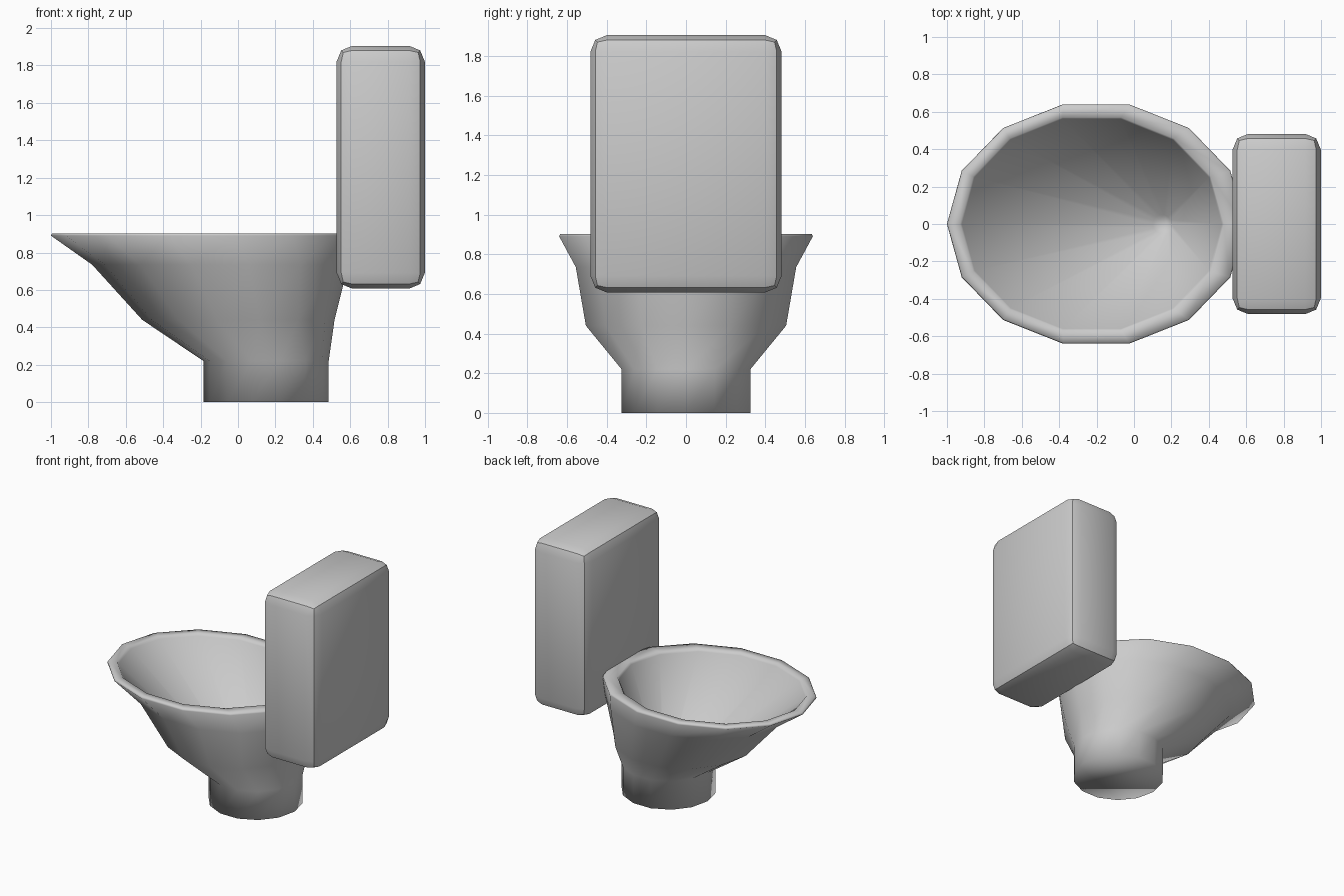
import bpy, bmesh, math

if "Cube" in bpy.data.objects:
    bpy.data.objects.remove(bpy.data.objects["Cube"])

SIDES = 14


def finish(bm, name):
    bmesh.ops.recalc_face_normals(bm, faces=bm.faces)
    mesh = bpy.data.meshes.new(name)
    bm.to_mesh(mesh)
    bm.free()
    obj = bpy.data.objects.new(name, mesh)
    bpy.context.collection.objects.link(obj)
    return obj


def ring(bm, cx, rx, ry, z):
    return [bm.verts.new((cx + rx * math.cos(math.tau * i / SIDES),
                          ry * math.sin(math.tau * i / SIDES), z))
            for i in range(SIDES)]


# Bowl: elliptical cross-sections (centre x, radius x, radius y, z),
# from the base up over the rim and down to the drain
sections = [
    (0.150, 0.335, 0.333, 0.0),
    (0.150, 0.335, 0.333, 0.22),
    (0.002, 0.514, 0.518, 0.44),
    (-0.095, 0.685, 0.57, 0.735),
    (-0.203, 0.797, 0.656, 0.89),
    (-0.203, 0.790, 0.650, 0.903),
    (-0.225, 0.705, 0.585, 0.903),
    (-0.225, 0.695, 0.575, 0.885),
    (0.150, 0.05, 0.05, 0.1),
]
bm = bmesh.new()
rings = [ring(bm, *s) for s in sections]
for a, b in zip(rings, rings[1:]):
    for i in range(SIDES):
        j = (i + 1) % SIDES
        bm.faces.new((a[i], a[j], b[j], b[i]))
bm.faces.new(rings[0])
bm.faces.new(rings[-1])
for f in bm.faces:
    f.smooth = True
finish(bm, "bowl")

# Cistern: rounded box behind the bowl
bm = bmesh.new()
bmesh.ops.create_cube(bm, size=1)
bmesh.ops.scale(bm, vec=(0.472, 0.965, 1.299), verts=bm.verts)
bmesh.ops.translate(bm, vec=(0.763, 0, 1.256), verts=bm.verts)
bmesh.ops.bevel(bm, geom=bm.edges[:], offset=0.085, segments=2,
                profile=0.5, affect='EDGES')
cistern = finish(bm, "cistern")
bpy.ops.object.select_all(action='DESELECT')
cistern.select_set(True)
bpy.context.view_layer.objects.active = cistern
bpy.ops.object.shade_smooth_by_angle(angle=math.radians(30))
